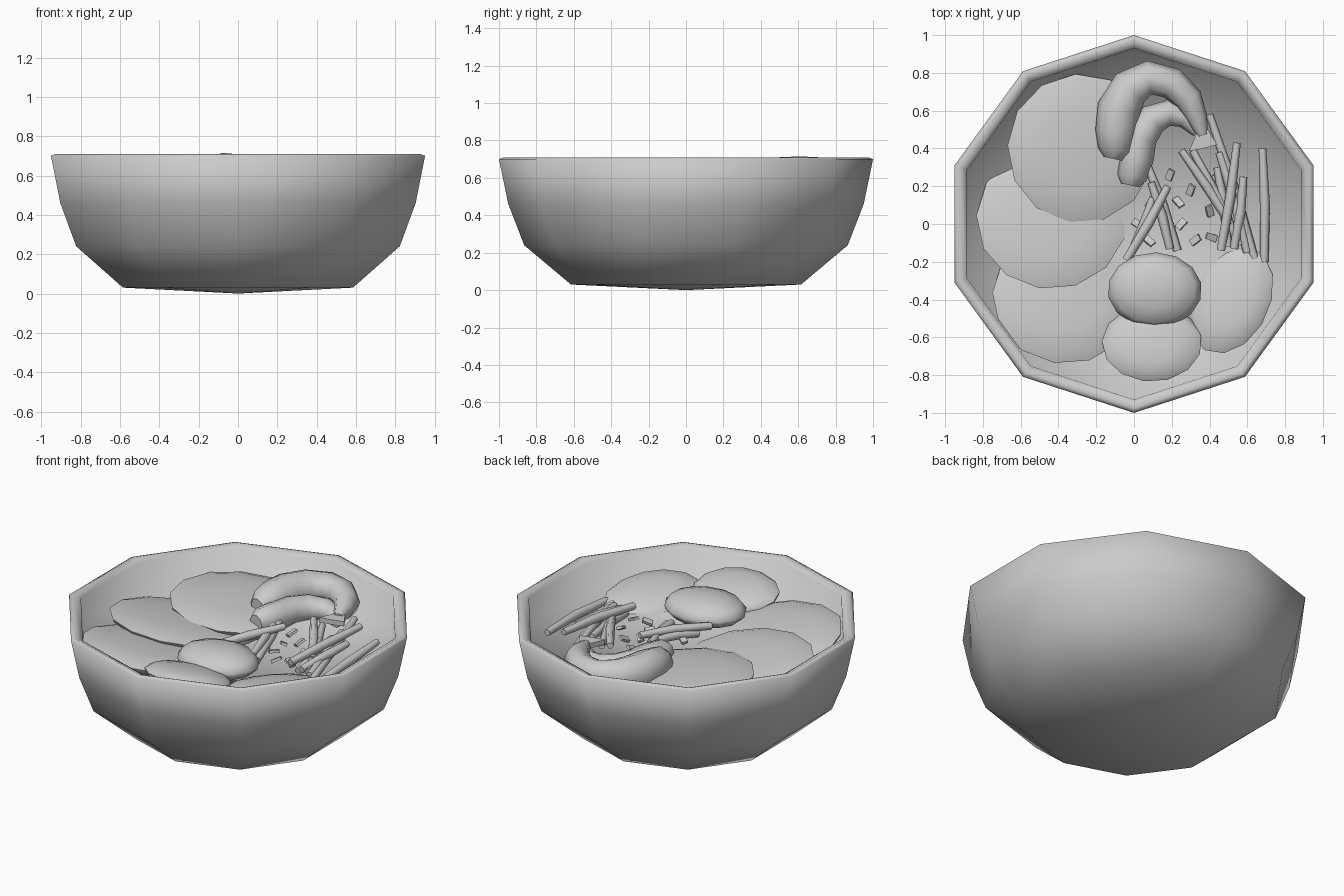
import bpy, math, random
from mathutils import Vector

if "Cube" in bpy.data.objects:
    bpy.data.objects.remove(bpy.data.objects["Cube"])

random.seed(4)


def add_mesh(name, verts, faces, angle=180):
    me = bpy.data.meshes.new(name)
    me.from_pydata(verts, [], faces)
    me.update()
    ob = bpy.data.objects.new(name, me)
    bpy.context.collection.objects.link(ob)
    smooth(ob, angle)
    return ob


def smooth(ob, angle):
    bpy.ops.object.select_all(action='DESELECT')
    ob.select_set(True)
    bpy.context.view_layer.objects.active = ob
    bpy.ops.object.shade_smooth_by_angle(angle=math.radians(angle))


def revolve(profile, n, start=0.0):
    """Closed solid from (radius, z) rings; first and last points are poles."""
    verts = [(0, 0, profile[0][1])]
    for r, z in profile[1:-1]:
        for i in range(n):
            a = start + 2 * math.pi * i / n
            verts.append((r * math.cos(a), r * math.sin(a), z))
    verts.append((0, 0, profile[-1][1]))
    k, last = len(profile) - 2, len(verts) - 1
    faces = []
    for i in range(n):
        j = (i + 1) % n
        faces.append((0, 1 + j, 1 + i))
        for q in range(k - 1):
            a, b = 1 + q * n, 1 + (q + 1) * n
            faces.append((a + i, a + j, b + j, b + i))
        a = 1 + (k - 1) * n
        faces.append((a + i, a + j, last))
    return verts, faces


def slab(name, loc, rx, ry, h, slope, rot=0, n=13):
    """Domed slice, sheared to lean by slope = (dz/dx, dz/dy)."""
    prof = [(0, -.05), (.85, -.05), (.98, -.02), (1, 0), (.86, h * .5), (.5, h * .88), (0, h)]
    verts, faces = revolve(prof, n, .2)
    c, s = math.cos(math.radians(rot)), math.sin(math.radians(rot))
    out = []
    for x, y, z in verts:
        x, y = x * rx, y * ry
        x, y = x * c - y * s, x * s + y * c
        out.append((loc[0] + x, loc[1] + y, loc[2] + z + slope[0] * x + slope[1] * y))
    return add_mesh(name, out, faces, 60)


def tube(name, pts, res=2):
    """Tapered tube through (x, y, z, radius) points, converted to a mesh."""
    cu = bpy.data.curves.new(name, 'CURVE')
    cu.dimensions = '3D'
    cu.bevel_depth = 1.0
    cu.bevel_resolution = res
    cu.use_fill_caps = True
    sp = cu.splines.new('POLY')
    sp.points.add(len(pts) - 1)
    for p, (x, y, z, r) in zip(sp.points, pts):
        p.co = (x, y, z, 1)
        p.radius = r
    ob = bpy.data.objects.new(name, cu)
    bpy.context.collection.objects.link(ob)
    bpy.ops.object.select_all(action='DESELECT')
    ob.select_set(True)
    bpy.context.view_layer.objects.active = ob
    bpy.ops.object.convert(target='MESH')
    smooth(bpy.context.object, 70)
    return bpy.context.object


# Ten-sided bowl with the broth surface closing its inside
bowl = [(0, 0), (.615, .03), (.865, .24), (.95, .46), (1, .70), (.975, .71),
        (.93, .69), (.915, .53), (0, .52)]
add_mesh("bowl", *revolve(bowl, 10, math.pi / 2))

# Overlapping meat slices along the left
slab("slice_front", (-.36, -.38, .545), .39, .36, .045, (-.08, -.16))
slab("slice_middle", (-.435, .03, .54), .40, .375, .04, (-.07, -.16))
slab("slice_back", (-.28, .4, .56), .39, .395, .04, (-.08, -.02))

# Egg halves at the front
slab("egg_right", (.51, -.40, .55), .30, .21, .05, (.12, -.14), 65)
slab("egg_front", (.095, -.63, .60), .265, .205, .05, (0, -.2))
slab("egg_top", (.11, -.35, .60), .25, .20, .08, (0, 0), n=14)

# Two curled shrimp
tube("shrimp_upper", [(-.11, .345, .60, .05), (-.10, .39, .60, .09), (-.095, .49, .60, .11),
                      (-.08, .61, .60, .115), (-.02, .72, .605, .105), (.08, .775, .61, .09),
                      (.20, .745, .61, .085), (.29, .66, .61, .075), (.335, .56, .61, .055),
                      (.365, .47, .61, .028)])
tube("shrimp_lower", [(-.02, .205, .575, .05), (-.01, .25, .575, .08), (.015, .35, .57, .09),
                      (.035, .46, .57, .088), (.10, .555, .57, .082), (.19, .59, .57, .07),
                      (.275, .56, .57, .055), (.34, .49, .57, .035)])
fan = [(.34, .50), (.39, .50), (.44, .42), (.37, .40), (.29, .385)]
add_mesh("shrimp_tail", [(x, y, z) for z in (.595, .625) for x, y in fan],
         [(0, 1, 2, 3, 4), (9, 8, 7, 6, 5)] +
         [(i, i + 5, (i + 1) % 5 + 5, (i + 1) % 5) for i in range(5)], 30)

# Vegetable sticks: two end points and a height each
sticks = [(-.04, -.19, .18, .20, .60), (.0, -.12, .10, .14, .57), (.23, -.14, .06, .34, .56),
          (.19, -.13, .09, .22, .58), (.51, .0, .25, .39, .59), (.56, -.11, .31, .39, .57),
          (.46, -.14, .545, .43, .61), (.53, -.13, .58, .25, .58), (.69, -.20, .68, .40, .56),
          (.64, -.19, .40, .58, .56), (.60, -.15, .45, .38, .57), (.50, -.12, .44, .30, .56)]
for i, (x0, y0, x1, y1, z) in enumerate(sticks):
    a, b = Vector((x0, y0, z - .02)), Vector((x1, y1, z + .01))
    m = (a + b) / 2 + Vector((.008, 0, .008))
    tube(f"vegetable_stick_{i}", [(*a, .022), (*m, .027), (*b, .020)], 1)

# Scattered chopped garnish
bits = [(.19, .26), (.30, .18), (.235, .115), (.25, .0), (.325, -.085), (.08, -.09),
        (.09, .11), (.02, .0), (.40, .07), (.44, .25), (.41, -.07), (.16, .03)]
for i, (x, y) in enumerate(bits):
    bpy.ops.mesh.primitive_cube_add(
        size=1, location=(x, y, .55),
        rotation=(random.uniform(-.5, .5), random.uniform(-.5, .5), random.uniform(0, 3)))
    ob = bpy.context.object
    ob.name = f"garnish_bit_{i}"
    ob.scale = (.06, .036, .016)
